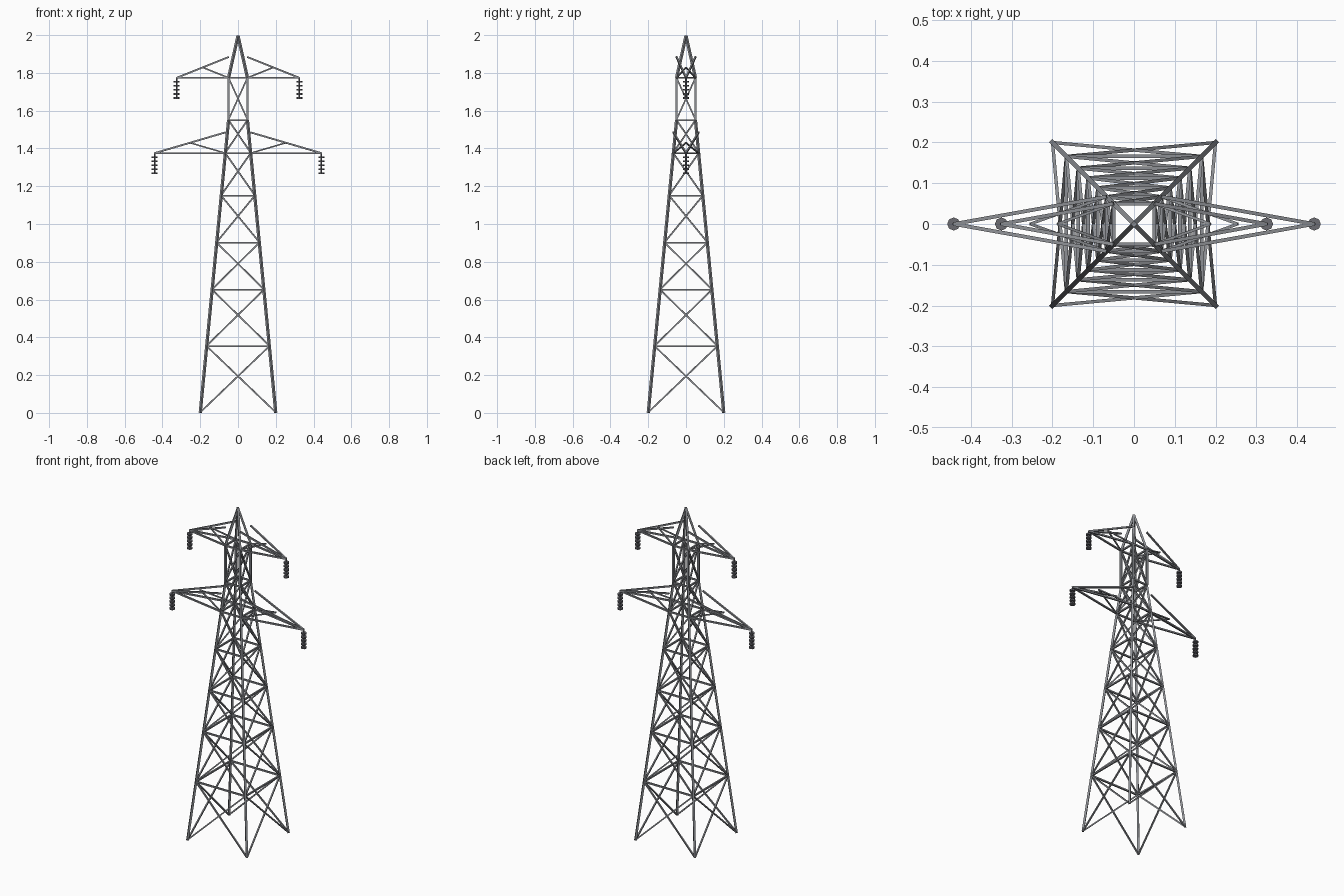
import bpy, bmesh
from mathutils import Vector, Matrix

if "Cube" in bpy.data.objects:
    bpy.data.objects.remove(bpy.data.objects["Cube"])


def material(name, rgb):
    m = bpy.data.materials.new(name)
    m.diffuse_color = (*rgb, 1)
    m.use_nodes = True
    m.node_tree.nodes["Principled BSDF"].inputs["Base Color"].default_value = m.diffuse_color
    return m


STEEL = material("steel", (0.27, 0.28, 0.30))
DARK = material("dark_ceramic", (0.15, 0.15, 0.17))


def finish(bm, name, mat=STEEL):
    me = bpy.data.meshes.new(name)
    bm.to_mesh(me)
    bm.free()
    me.materials.append(mat)
    ob = bpy.data.objects.new(name, me)
    bpy.context.collection.objects.link(ob)
    return ob


def beam(bm, a, b, w):
    # square bar of width w from a to b
    a, b = Vector(a), Vector(b)
    d = b - a
    m = Matrix.Translation((a + b) / 2) @ d.to_track_quat('Z', 'Y').to_matrix().to_4x4()
    bmesh.ops.create_cube(bm, size=1, matrix=m @ Matrix.Diagonal((w, w, d.length, 1)))


def disc(bm, x, z, r, h, sides=8):
    bmesh.ops.create_cone(bm, cap_ends=True, segments=sides, radius1=r, radius2=r,
                          depth=h, matrix=Matrix.Translation((x, 0, z)))


LEVELS = [0.0, 0.353, 0.652, 0.901, 1.150, 1.375, 1.550, 1.774]
CORNERS = [(-1, -1), (1, -1), (1, 1), (-1, 1)]


def half(z):
    return max(0.05, 0.2 - 0.15 * z / 1.55)


def corner(i, z):
    sx, sy = CORNERS[i % 4]
    return Vector((sx * half(z), sy * half(z), z))


# corner legs and peak
bm = bmesh.new()
for i in range(4):
    for z0, z1 in ((0.001, 1.550), (1.550, 1.774)):
        beam(bm, corner(i, z0), corner(i, z1), 0.012)
    beam(bm, corner(i, 1.774), (0, 0, 1.997), 0.012)
finish(bm, "corner_legs")

# horizontal rings and cross braces on the four faces
rings, braces = bmesh.new(), bmesh.new()
for z0, z1 in zip(LEVELS, LEVELS[1:]):
    for i in range(4):
        beam(rings, corner(i, z1), corner(i + 1, z1), 0.009)
        beam(braces, corner(i, z0 + 0.003), corner(i + 1, z1), 0.008)
        beam(braces, corner(i + 1, z0 + 0.003), corner(i, z1), 0.008)
finish(rings, "horizontal_rings")
finish(braces, "cross_braces")

# cross arms with hanging insulators
for label, z, reach in (("lower", 1.375, 0.442), ("upper", 1.774, 0.325)):
    h = half(z)
    for side, s in (("left", -1), ("right", 1)):
        arm = bmesh.new()
        tip = Vector((s * reach, 0, z))
        mid = (s * (h + reach) / 2, 0, z + 0.055)
        for y in (-h, h):
            beam(arm, (s * h, y, z), tip, 0.009)
            beam(arm, (s * h, y, z + 0.11), tip, 0.009)
            beam(arm, (s * h, y, z), mid, 0.007)
        finish(arm, f"{label}_{side}_arm")

        ins = bmesh.new()
        disc(ins, tip.x, z - 0.055, 0.004, 0.11)
        for k in range(5):
            disc(ins, tip.x, z - 0.021 - 0.0215 * k, 0.016, 0.009)
        finish(ins, f"{label}_{side}_insulator", DARK)
